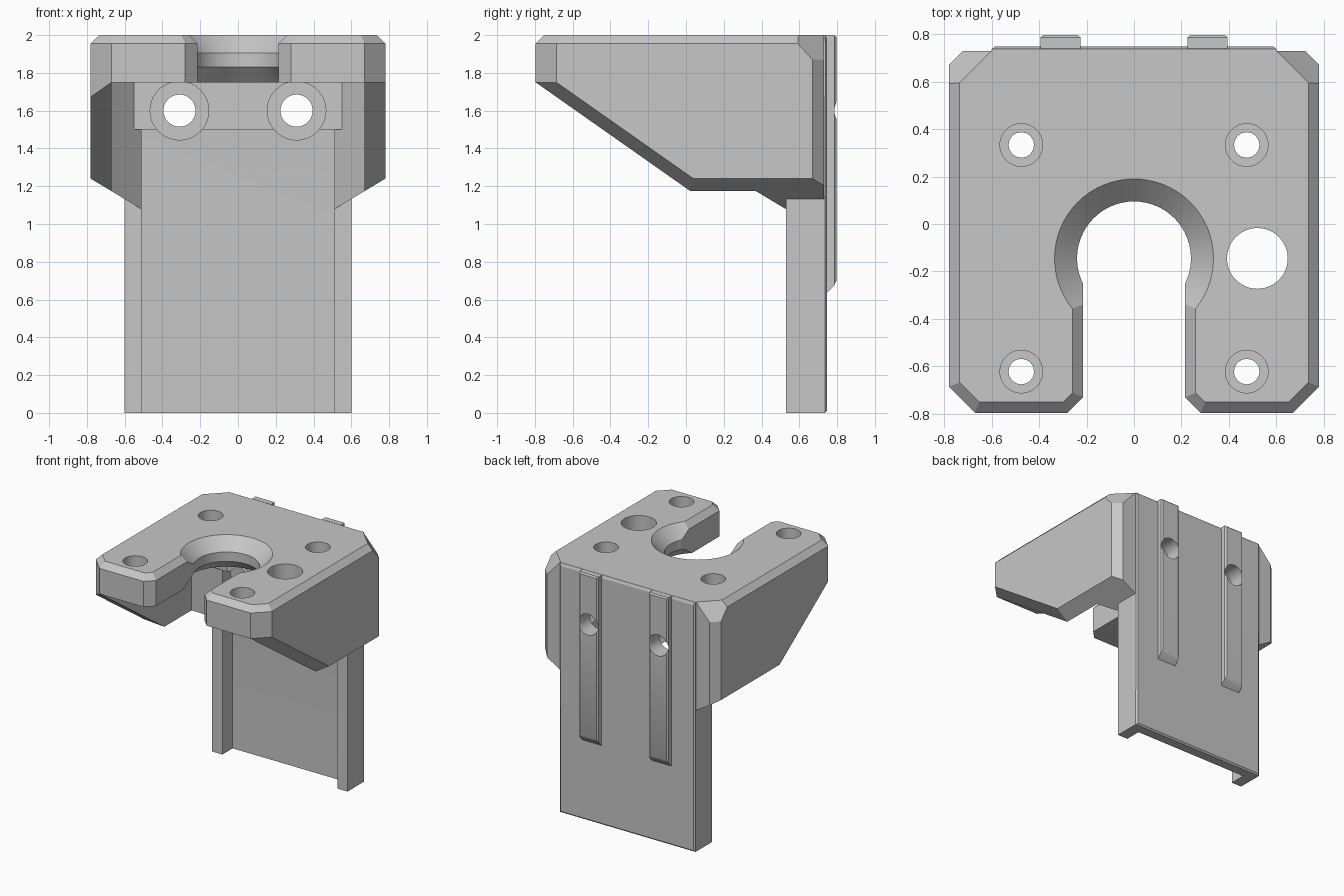
import bpy, bmesh, math
from mathutils import Matrix, Vector

cube = bpy.data.objects.get("Cube")
if cube:
    bpy.data.objects.remove(cube, do_unlink=True)

GREY = (0.57, 0.57, 0.57, 1)
mat = bpy.data.materials.new("light grey plastic")
mat.use_nodes = True
mat.diffuse_color = GREY
bsdf = next(n for n in mat.node_tree.nodes if n.type == 'BSDF_PRINCIPLED')
bsdf.inputs["Base Color"].default_value = GREY


def finish(name, bm):
    bmesh.ops.recalc_face_normals(bm, faces=bm.faces)
    me = bpy.data.meshes.new(name)
    bm.to_mesh(me)
    bm.free()
    me.materials.append(mat)
    ob = bpy.data.objects.new(name, me)
    bpy.context.collection.objects.link(ob)
    return ob


def prism(pts, lo, hi, axis='z'):
    """Extrude an outline: (x, y) along z, or (y, z) along x."""
    bm = bmesh.new()
    place = (lambda a, b, t: (a, b, t)) if axis == 'z' else (lambda a, b, t: (t, a, b))
    face = bm.faces.new([bm.verts.new(place(a, b, lo)) for a, b in pts])
    new = bmesh.ops.extrude_face_region(bm, geom=[face])["geom"]
    shift = Vector(place(0, 0, hi - lo))
    bmesh.ops.translate(bm, vec=shift, verts=[v for v in new if isinstance(v, bmesh.types.BMVert)])
    bmesh.ops.recalc_face_normals(bm, faces=bm.faces)
    return bm


def trim(bm, point, normal):
    """Cut away everything on the normal's side and cap the cut."""
    bmesh.ops.bisect_plane(bm, geom=bm.verts[:] + bm.edges[:] + bm.faces[:], dist=1e-5,
                           plane_co=point, plane_no=normal, clear_outer=True)
    open_edges = [e for e in bm.edges if e.is_boundary]
    if open_edges:
        bmesh.ops.holes_fill(bm, edges=open_edges, sides=0)


def round_cutter(start, end, r1, r2=None, seg=48):
    start, end = Vector(start), Vector(end)
    d = end - start
    bm = bmesh.new()
    m = Matrix.Translation((start + end) / 2) @ d.to_track_quat('Z', 'Y').to_matrix().to_4x4()
    bmesh.ops.create_cone(bm, cap_ends=True, segments=seg, radius1=r1,
                          radius2=r1 if r2 is None else r2, depth=d.length, matrix=m)
    return finish("cutter", bm)


def cut(ob, cutters):
    for c in cutters:
        c.hide_render = True
        mod = ob.modifiers.new("cut", 'BOOLEAN')
        mod.operation, mod.solver, mod.object = 'DIFFERENCE', 'EXACT', c
    bpy.context.view_layer.update()
    me = bpy.data.meshes.new_from_object(ob.evaluated_get(bpy.context.evaluated_depsgraph_get()))
    ob.modifiers.clear()
    ob.data = me
    for c in cutters:
        bpy.data.objects.remove(c, do_unlink=True)


def smooth(ob):
    bpy.ops.object.select_all(action='DESELECT')
    ob.select_set(True)
    bpy.context.view_layer.objects.active = ob
    bpy.ops.object.shade_smooth_by_angle(angle=math.radians(25))


FRONT, CORNER = -0.796, -0.686
SLOT_Y, SLOT_R, SLOT_X = -0.145, 0.24, 0.215
BOLT_X, BOLT_Z = 0.31, 1.6

# Top plate: half outline from the back corner round to the slot, then mirrored
a0 = -math.acos(SLOT_X / SLOT_R)
arc = [(SLOT_R * math.cos(a), SLOT_Y + SLOT_R * math.sin(a))
       for a in (a0 + (math.pi / 2 - a0) * i / 20 for i in range(21))]
half = [(0.72, 0.73), (0.78, 0.67), (0.78, CORNER), (0.67, FRONT),
        (0.28, FRONT), (SLOT_X, -0.73)] + arc
outline = half + [(-x, y) for x, y in reversed(half[:-1])]
bm = prism(outline, 1.75, 2.0)
rim = [e for e in bm.edges if all(v.co.z > 1.99 and v.co.y < 0.7 for v in e.verts)]
bmesh.ops.bevel(bm, geom=rim, offset=0.045, segments=1, affect='EDGES')
for s in (1, -1):
    trim(bm, (s * 0.6, 0.73, 2), (s, 1, 0.92))
plate = finish("top_plate", bm)

# Slot countersinks above and below, cable hole and counterbored screw holes
cutters = [round_cutter((0, SLOT_Y, 1.905), (0, SLOT_Y, 2.005), SLOT_R, 0.34, 64),
           round_cutter((0, SLOT_Y, 1.745), (0, SLOT_Y, 1.83), 0.325, SLOT_R, 64),
           round_cutter((0.52, SLOT_Y, 1.7), (0.52, SLOT_Y, 2.1), 0.128)]
for x in (-0.475, 0.475):
    for y in (-0.622, 0.333):
        cutters += [round_cutter((x, y, 1.91), (x, y, 2.1), 0.09, seg=32),
                    round_cutter((x, y, 1.7), (x, y, 1.95), 0.054, seg=16)]
cut(plate, cutters)
smooth(plate)

# Side gussets, with a sloping front and an underside that falls inward
for s, side in ((1, "left"), (-1, "right")):
    plan = [(0.78, CORNER), (0.67, FRONT), (0.67, 0.37), (0.51, 0.53),
            (0.51, 0.73), (0.72, 0.73), (0.78, 0.67)]
    bm = prism([(s * x, y) for x, y in plan], 0.95, 1.75)
    trim(bm, (s * 0.78, 0, 1.24), (s * 0.6, 0, -1))
    lean = 0.703 if s > 0 else 0
    trim(bm, (s * 0.67, FRONT, 1.75), (lean, -0.703, -1))
    finish(side + "_gusset", bm)

    # Flange along the edge of the back wall
    x0, x1 = sorted((s * 0.51, s * 0.6))
    finish(side + "_flange", prism([(0.53, 0), (0.73, 0), (0.73, 1.2), (0.53, 1.2)], x0, x1, 'x'))

# Back wall, thickening slightly upward
wall_profile = [(0.747, 0), (0.747, 1.99), (0.737, 2.0), (0.63, 2.0), (0.63, 1.5), (0.66, 1.0), (0.66, 0)]
bm = prism(wall_profile, -0.6, 0.6, 'x')
corners = [e for e in bm.edges if all(v.co.y > 0.746 and abs(v.co.x) > 0.59 for v in e.verts)]
bmesh.ops.bevel(bm, geom=corners, offset=0.012, segments=1, affect='EDGES')
wall = finish("back_wall", bm)

# Thick block under the plate that takes the bolt heads
block = finish("bolt_block", prism([(0.49, 1.5), (0.7, 1.5), (0.7, 1.752), (0.49, 1.752)],
                                   -0.55, 0.55, 'x'))

# Bolt head pockets and through holes
for ob in (plate, wall, block):
    tools = []
    for x in (-BOLT_X, BOLT_X):
        tools += [round_cutter((x, 0.66, BOLT_Z), (x, 0.45, BOLT_Z), 0.155),
                  round_cutter((x, 0.6, BOLT_Z), (x, 0.9, BOLT_Z), 0.085)]
    cut(ob, tools)
    smooth(ob)

# Guide rails on the back
for s, side in ((1, "left"), (-1, "right")):
    c = s * BOLT_X
    profile = [(0.74, 0.63), (0.785, 0.675), (0.796, 0.7), (0.796, 1.99), (0.786, 2.0), (0.74, 2.0)]
    bm = prism(profile, c - 0.085, c + 0.085, 'x')
    edges = [e for e in bm.edges if all(v.co.y > 0.79 for v in e.verts)
             and abs(e.verts[0].co.x - e.verts[1].co.x) < 0.01]
    bmesh.ops.bevel(bm, geom=edges, offset=0.012, segments=1, affect='EDGES')
    rail = finish(side + "_rail", bm)
    cut(rail, [round_cutter((c, 0.6, BOLT_Z), (c, 0.9, BOLT_Z), 0.085)])
    smooth(rail)
